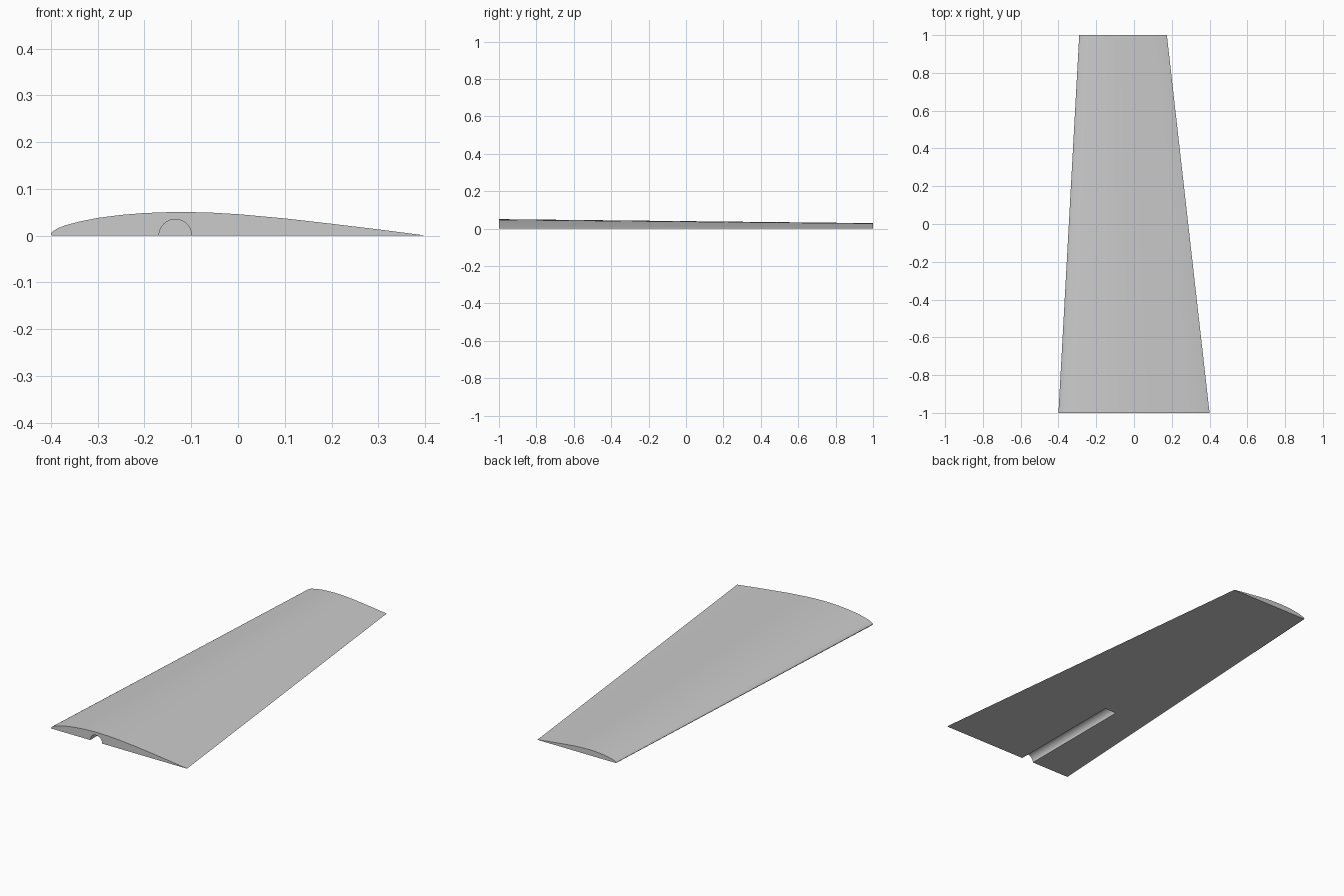
import bpy
import bmesh
import math
from mathutils import Matrix

cube = bpy.data.objects.get("Cube")
if cube:
    bpy.data.objects.remove(cube, do_unlink=True)

grey = bpy.data.materials.new("light_grey")
grey.use_nodes = True
grey.diffuse_color = (0.6, 0.6, 0.6, 1)
grey.node_tree.nodes["Principled BSDF"].inputs["Base Color"].default_value = (0.6, 0.6, 0.6, 1)

# Flat-bottomed aerofoil at the root: x and height, leading to trailing edge
UPPER = [(-0.4, 0.005), (-0.395, 0.01), (-0.385, 0.016), (-0.37, 0.022),
         (-0.34, 0.03), (-0.3, 0.038), (-0.25, 0.0445), (-0.2, 0.0485),
         (-0.13, 0.051), (-0.06, 0.0495), (0, 0.046), (0.1, 0.037),
         (0.2, 0.0255), (0.3, 0.0135), (0.397, 0.001)]
PROFILE = [(-0.398, 0)] + UPPER + [(0.4, 0)]
ROOT_Y, TIP_Y = -1, 1
TIP_SCALE, TIP_LEAD = 0.58, -0.29


def make_object(name, bm):
    bmesh.ops.recalc_face_normals(bm, faces=bm.faces)
    mesh = bpy.data.meshes.new(name)
    bm.to_mesh(mesh)
    bm.free()
    mesh.materials.append(grey)
    obj = bpy.data.objects.new(name, mesh)
    bpy.context.collection.objects.link(obj)
    return obj


# Tapered wing lofted from root to tip
bm = bmesh.new()
root = [bm.verts.new((x, ROOT_Y, z)) for x, z in PROFILE]
tip = [bm.verts.new((TIP_LEAD + (x + 0.4) * TIP_SCALE, TIP_Y, z * TIP_SCALE))
       for x, z in PROFILE]
bm.faces.new(root)
bm.faces.new(tip)
for i in range(len(PROFILE)):
    j = (i + 1) % len(PROFILE)
    bm.faces.new((root[i], root[j], tip[j], tip[i]))
wing = make_object("wing", bm)

# Round spar groove cut into the underside, open at the root
bm = bmesh.new()
bmesh.ops.create_cone(bm, cap_ends=True, segments=32, radius1=0.035, radius2=0.035,
                      depth=0.75,
                      matrix=Matrix.Translation((-0.134, -0.72, 0))
                      @ Matrix.Rotation(math.pi / 2, 4, "X"))
cutter = make_object("groove_cutter", bm)
cutter.hide_render = True

cut = wing.modifiers.new("spar_groove", "BOOLEAN")
cut.operation = "DIFFERENCE"
cut.solver = "EXACT"
cut.object = cutter
bpy.context.view_layer.objects.active = wing
wing.select_set(True)
bpy.ops.object.modifier_apply(modifier=cut.name)
bpy.data.objects.remove(cutter, do_unlink=True)

# Soft shading over the curved skin, crisp ends and edges
bpy.ops.object.shade_smooth_by_angle(angle=math.radians(25))
